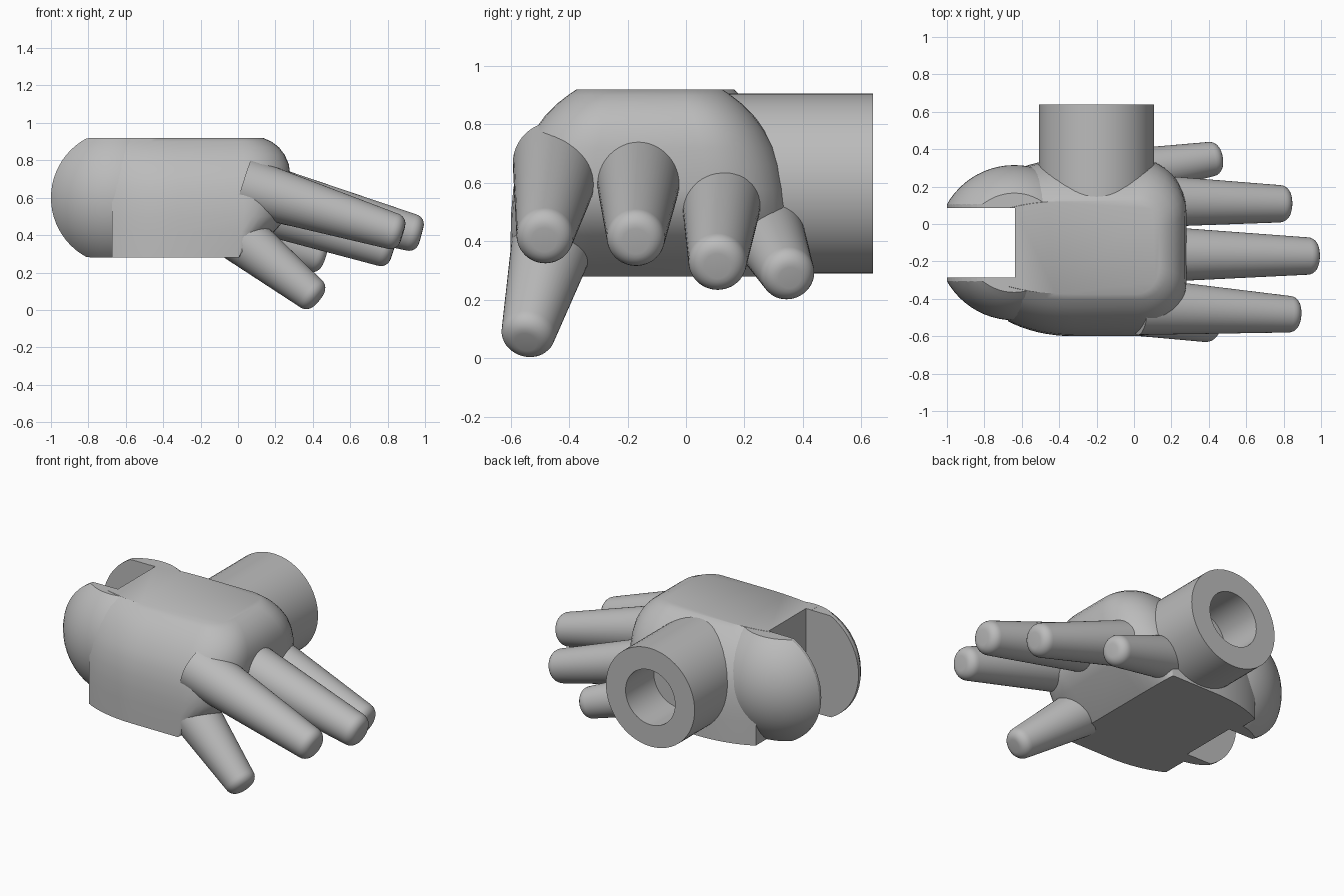
import bpy, bmesh, math
from mathutils import Vector

cube = bpy.data.objects.get("Cube")
if cube:
    bpy.data.objects.remove(cube)

grey = bpy.data.materials.new("plain grey")
grey.use_nodes = True
grey.diffuse_color = (0.5, 0.5, 0.5, 1)
grey.node_tree.nodes["Principled BSDF"].inputs["Base Color"].default_value = grey.diffuse_color


def finish(name, bm):
    bmesh.ops.remove_doubles(bm, verts=bm.verts, dist=1e-5)
    bmesh.ops.recalc_face_normals(bm, faces=bm.faces)
    mesh = bpy.data.meshes.new(name)
    bm.to_mesh(mesh)
    bm.free()
    mesh.materials.append(grey)
    ob = bpy.data.objects.new(name, mesh)
    bpy.context.collection.objects.link(ob)
    return ob


def loft(name, rings):
    """Skin a stack of equal closed rings and cap both ends."""
    bm = bmesh.new()
    loops = [[bm.verts.new(p) for p in ring] for ring in rings]
    for a, b in zip(loops, loops[1:]):
        for i in range(len(a)):
            j = (i + 1) % len(a)
            bm.faces.new((a[i], a[j], b[j], b[i]))
    bm.faces.new(loops[0][::-1])
    bm.faces.new(loops[-1])
    return finish(name, bm)


def lathe(name, start, end, profile, n=48):
    """Turn (radius, distance) pairs around the line from start to end."""
    start, axis = Vector(start), Vector(end) - Vector(start)
    q = axis.to_track_quat('Z', 'Y')
    turn = [2 * math.pi * i / n for i in range(n)]
    return loft(name, [[start + q @ Vector((r * math.cos(t), r * math.sin(t), d)) for t in turn]
                       for r, d in profile])


def boolean(ob, cutter, operation):
    mod = ob.modifiers.new(operation.lower(), 'BOOLEAN')
    mod.operation, mod.solver, mod.object = operation, 'EXACT', cutter
    cutter.hide_render = True
    cutter.hide_set(True)


def arc(cx, cy, rx, ry, a0, a1, n=8):
    return [(cx + rx * math.cos(math.radians(a0 + (a1 - a0) * i / n)),
             cy + ry * math.sin(math.radians(a0 + (a1 - a0) * i / n))) for i in range(n + 1)]


# Palm: one rounded outline, narrowed towards the top and cut back at the knuckles
MID_Y, HALF = -0.125, 0.475
near = arc(0.03, 0.2, 0.25, 0.275, 0, 90) + arc(-0.32, 0.2, 0.5, 0.275, 90, 135)
outline = near + [(x, -y) for x, y in reversed(near)]
levels = [(0.28, 0.475, 0.03), (0.42, 0.475, 0.7), (0.5, 0.473, 0.95), (0.58, 0.466, 1),
          (0.66, 0.45, 1), (0.72, 0.427, 1), (0.78, 0.394, 0.97), (0.83, 0.357, 0.89),
          (0.87, 0.318, 0.78), (0.9, 0.279, 0.64), (0.92, 0.25, 0.48)]
palm = loft("palm", [[(x * k if x > 0 else x, MID_Y + y * w / HALF, z) for x, y in outline]
                     for z, w, k in levels])

# Wrist fork: a ball trimmed by a flat-topped disc
CX, CY, CZ = -0.64, -0.1, 0.6
bm = bmesh.new()
bmesh.ops.create_uvsphere(bm, u_segments=64, v_segments=32, radius=0.415)
bmesh.ops.translate(bm, verts=bm.verts, vec=(CX, CY, CZ))
fork = finish("wrist_fork", bm)
disc = arc(CX, CZ, 0.36, 0.36, 0, 360, 64)[:-1]
trim = loft("fork_trim", [[(x, y, min(max(z, 0.281), 0.919)) for x, z in disc]
                          for y in (CY - 0.6, CY + 0.6)])
boolean(fork, trim, 'INTERSECT')

# Slot between the fork lobes
slot = loft("fork_slot", [[(-1.2, -0.285, z), (-0.635, -0.285, z), (-0.635, 0.085, z), (-1.2, 0.085, z)]
                          for z in (0, 1.2)])
for part in (fork, palm):
    boolean(part, slot, 'DIFFERENCE')

# Side socket: a thick tube with a blind bore
socket = lathe("side_socket", (-0.2, 0, 0.598), (-0.2, 0.64, 0.598),
               [(0.308, 0), (0.308, 0.64), (0.172, 0.64), (0.172, 0.36)], 64)

# Fingers and thumb: tapered rods with rounded tips
fingers = {
    "index_finger": ((0.03, -0.44, 0.665), (0.88, -0.485, 0.405), 0.153, 0.098),
    "middle_finger": ((0.03, -0.16, 0.66), (0.98, -0.172, 0.40), 0.155, 0.1),
    "ring_finger": ((0.0, 0.125, 0.585), (0.83, 0.107, 0.315), 0.145, 0.1),
    "little_finger": ((-0.05, 0.27, 0.45), (0.46, 0.355, 0.275), 0.13, 0.093),
    "thumb": ((0.0, -0.455, 0.4), (0.43, -0.548, 0.055), 0.142, 0.093),
}
rods = []
for name, (base, tip, r0, r1) in fingers.items():
    length = (Vector(tip) - Vector(base)).length
    c = 0.055
    cap = [(r1 - c + c * math.cos(t), length - c + c * math.sin(t))
           for t in (math.pi / 2 * i / 6 for i in range(7))]
    rods.append(lathe(name, base, tip, [(r0, 0)] + cap))

# Smooth shading with crisp edges
bpy.ops.object.select_all(action='DESELECT')
for ob in [palm, fork, socket] + rods:
    ob.select_set(True)
bpy.context.view_layer.objects.active = palm
bpy.ops.object.shade_smooth_by_angle(angle=math.radians(35))
